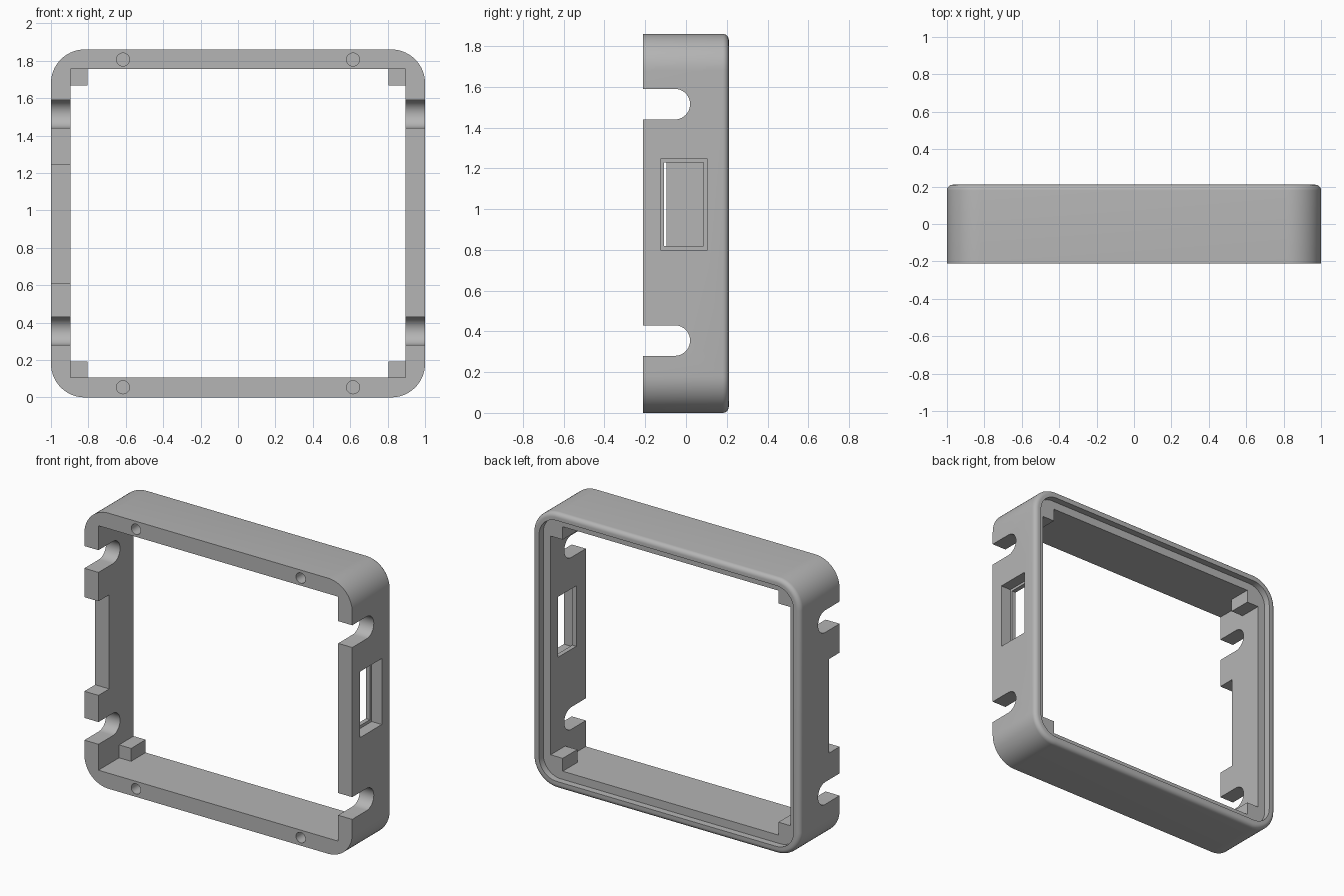
import bpy, bmesh
from math import sin, cos, pi, radians

cube = bpy.data.objects.get("Cube")
if cube:
    bpy.data.objects.remove(cube, do_unlink=True)

# Overall measures
FRONT, BACK = -0.21, 0.21
HALF_W, HALF_H = 1.0, 0.93
MID_Z = HALF_H
WALL = 0.105
LIP = 0.05
RECESS_Y = 0.165
FILLET = 0.03
CORNER = 0.18

grey = bpy.data.materials.new("case grey")
grey.use_nodes = True
grey.diffuse_color = (0.46, 0.46, 0.46, 1)
grey.node_tree.nodes["Principled BSDF"].inputs["Base Color"].default_value = grey.diffuse_color


def loft(name, rings):
    """Closed solid through rings that all have the same point count."""
    bm = bmesh.new()
    loops = [[bm.verts.new(p) for p in ring] for ring in rings]
    for a, b in zip(loops, loops[1:]):
        for i in range(len(a)):
            j = (i + 1) % len(a)
            bm.faces.new((a[i], a[j], b[j], b[i]))
    bm.faces.new(loops[0])
    bm.faces.new(loops[-1])
    bmesh.ops.recalc_face_normals(bm, faces=bm.faces)
    mesh = bpy.data.meshes.new(name)
    bm.to_mesh(mesh)
    bm.free()
    mesh.materials.append(grey)
    obj = bpy.data.objects.new(name, mesh)
    bpy.context.collection.objects.link(obj)
    return obj


def rounded_ring(inset, y, steps=14):
    """Outline of the case, moved inward by inset, at depth y."""
    r = CORNER - inset
    ring = []
    for k, (sx, sz) in enumerate([(1, 1), (-1, 1), (-1, -1), (1, -1)]):
        for i in range(steps + 1):
            a = (k + i / steps) * pi / 2
            ring.append((sx * (HALF_W - CORNER) + r * cos(a), y,
                         MID_Z + sz * (HALF_H - CORNER) + r * sin(a)))
    return ring


def box(name, x, y, z):
    return loft(name, [[(x[0], y[0], h), (x[1], y[0], h),
                        (x[1], y[1], h), (x[0], y[1], h)] for h in z])


def slot(name, z, r=0.075, end=0.02, steps=20):
    """Round-ended cable slot, open to the front, through both side walls."""
    arc = [(end - r + r * cos(a), z + r * sin(a))
           for a in (pi / 2 - pi * i / steps for i in range(steps + 1))]
    outline = [(FRONT - 0.1, z + r)] + arc + [(FRONT - 0.1, z - r)]
    return loft(name, [[(x, y, h) for y, h in outline] for x in (-1.1, 1.1)])


def screw_hole(name, x, z, r=0.035, steps=24):
    return loft(name, [[(x + r * cos(2 * pi * i / steps), y, z + r * sin(2 * pi * i / steps))
                        for i in range(steps)] for y in (FRONT - 0.05, FRONT + 0.2)])


# Outer shell with rounded back edge
rings = [rounded_ring(0, FRONT)]
for i in range(7):
    a = i / 6 * pi / 2
    rings.append(rounded_ring(FILLET * (1 - cos(a)), BACK - FILLET + FILLET * sin(a)))
frame = loft("case_frame", rings)

steps = []   # (operation, helper) in working order


def cut(obj):
    steps.append(("DIFFERENCE", obj))


# Main opening
IN_X, IN_Z = HALF_W - WALL, HALF_H - WALL
cut(box("opening_cutter", (-IN_X, IN_X), (-0.5, 0.5), (MID_Z - IN_Z, MID_Z + IN_Z)))

# Corner blocks, trimmed flush by the back recess
for sx in (-1, 1):
    for sz in (-1, 1):
        xs = sorted((sx * (IN_X - 0.09), sx * (IN_X + 0.03)))
        zs = sorted((MID_Z + sz * (IN_Z - 0.087), MID_Z + sz * (IN_Z + 0.03)))
        steps.append(("UNION", box("corner_block", xs, (0.01, RECESS_Y + 0.02), zs)))

# Stepped recess in the back
cut(loft("recess_cutter", [rounded_ring(LIP, RECESS_Y), rounded_ring(LIP, BACK + 0.1)]))

# Cable slots in both sides
for z in (0.355, 1.515):
    cut(slot("slot_cutter", z))

# Stepped window in the left wall, notch in the right wall
cut(box("window_pocket_cutter", (HALF_W - 0.075, 1.1), (-0.125, 0.105), (0.80, 1.245)))
cut(box("window_hole_cutter", (0.8, 1.1), (-0.108, 0.085), (0.82, 1.228)))
cut(box("notch_cutter", (-1.1, -0.8), (FRONT - 0.1, -0.095), (0.61, 1.245)))

# Screw holes in the front face
for x in (-0.615, 0.615):
    for z in (0.054, 1.806):
        cut(screw_hole("screw_hole_cutter", x, z))

for operation, helper in steps:
    helper.hide_render = True
    mod = frame.modifiers.new(helper.name, "BOOLEAN")
    mod.operation = operation
    mod.solver = "EXACT"
    mod.object = helper

# Bake the shape and drop the helpers
bpy.context.view_layer.update()
graph = bpy.context.evaluated_depsgraph_get()
baked = bpy.data.meshes.new_from_object(frame.evaluated_get(graph))
frame.modifiers.clear()
frame.data = baked
for _, helper in steps:
    bpy.data.objects.remove(helper, do_unlink=True)
baked.materials.clear()
baked.materials.append(grey)

bpy.ops.object.select_all(action="DESELECT")
frame.select_set(True)
bpy.context.view_layer.objects.active = frame
bpy.ops.object.shade_smooth_by_angle(angle=radians(30))
